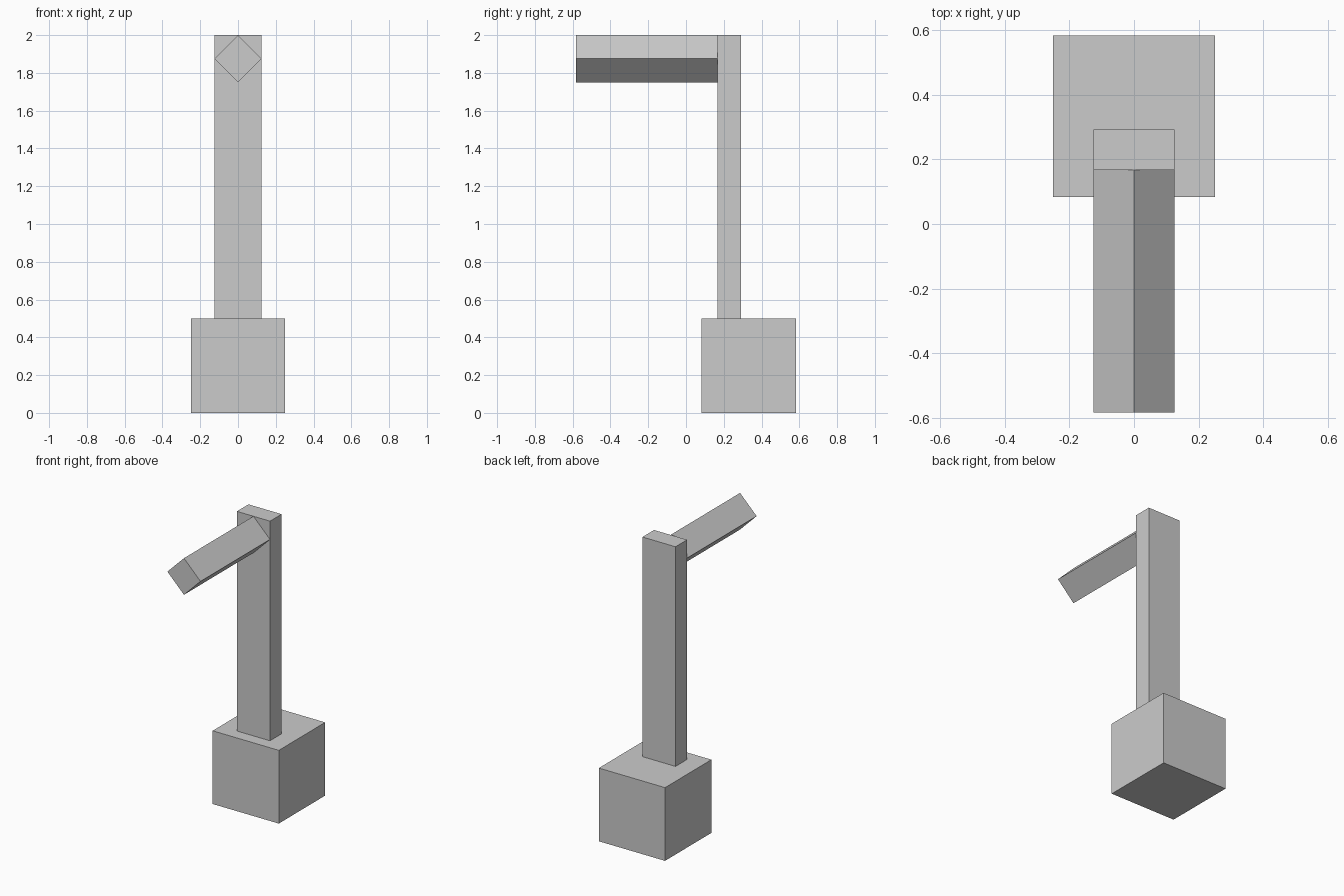
import bpy
import math

cube = bpy.data.objects.get("Cube")
if cube:
    bpy.data.objects.remove(cube, do_unlink=True)

# One plain grey for every part
GREY = (0.6, 0.6, 0.6, 1.0)
grey = bpy.data.materials.new("plain_grey")
grey.use_nodes = True
grey.diffuse_color = GREY
for node in grey.node_tree.nodes:
    if node.type == 'BSDF_PRINCIPLED':
        node.inputs["Base Color"].default_value = GREY


def block(name, size, centre, roll=0.0):
    """Box of the given size, turned about the y axis by roll."""
    bpy.ops.mesh.primitive_cube_add(size=1, location=centre,
                                    rotation=(0, roll, 0))
    obj = bpy.context.object
    obj.name = name
    obj.scale = size
    bpy.ops.object.transform_apply(location=False, rotation=True, scale=True)
    obj.data.materials.append(grey)
    return obj


BACK = 0.5833           # rear of the base; the arm reaches -BACK
BASE = 0.5
POST_DEPTH = 0.125
ARM_LENGTH = 0.75
ARM_SIDE = 0.25 / math.sqrt(2)
post_front = -BACK + ARM_LENGTH

# Square base
block("base", (BASE, BASE, BASE), (0, BACK - BASE / 2, BASE / 2))
# Flat upright post standing on the base
block("post", (0.25, POST_DEPTH, 1.5),
      (0, post_front + POST_DEPTH / 2, BASE + 0.75))
# Square arm set on its edge, reaching forward from the post top
block("arm", (ARM_SIDE, ARM_LENGTH, ARM_SIDE),
      (0, -BACK + ARM_LENGTH / 2, 1.875), math.radians(45))
